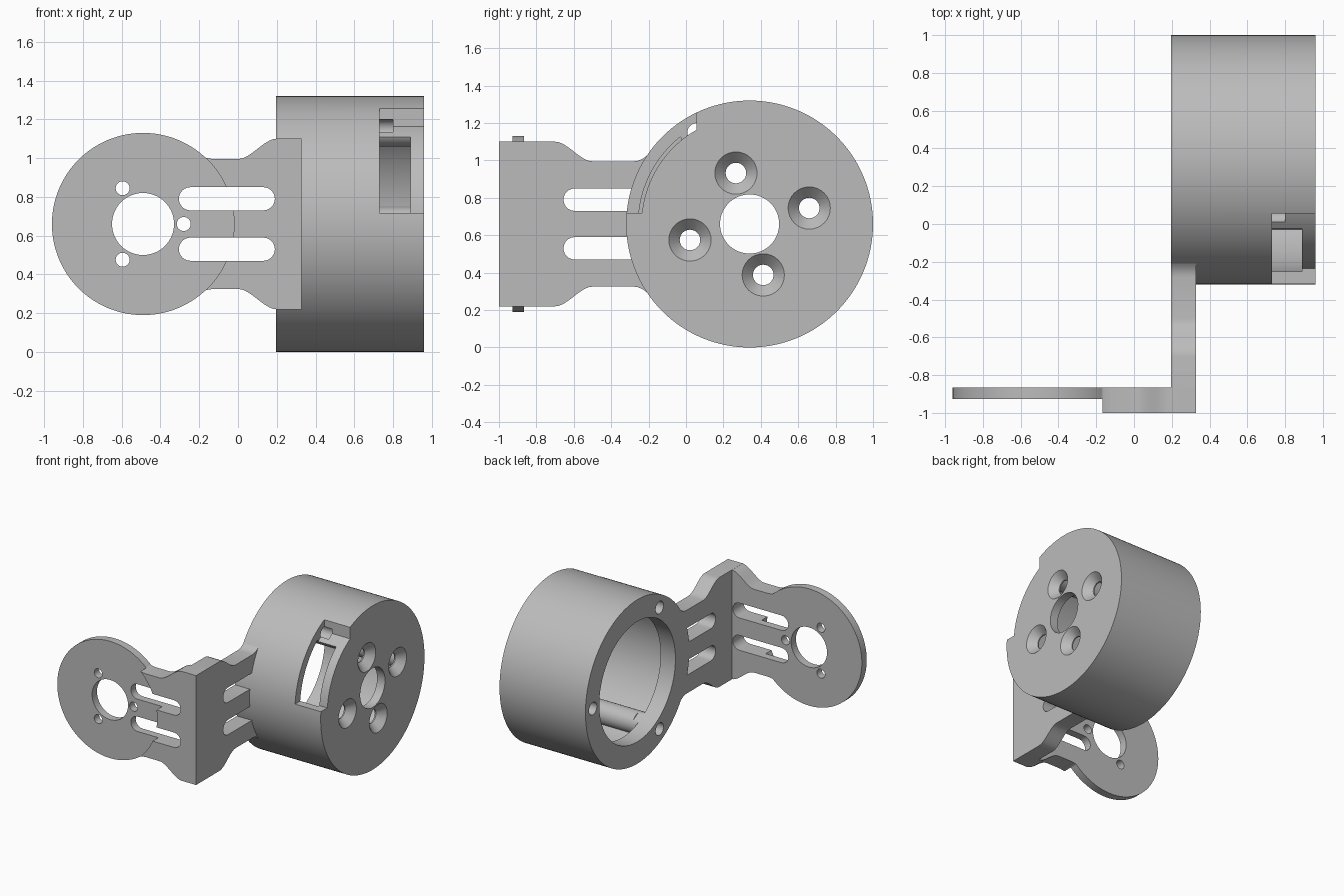
import bpy, bmesh, math
from mathutils import Vector

cube = bpy.data.objects.get("Cube")
if cube:
    bpy.data.objects.remove(cube, do_unlink=True)

grey = bpy.data.materials.new("light grey plastic")
grey.use_nodes = True
COLOUR = (0.5, 0.5, 0.5, 1)
grey.diffuse_color = COLOUR
grey.node_tree.nodes["Principled BSDF"].inputs["Base Color"].default_value = COLOUR


def place(axis, a, b, depth):
    """Profile coordinates: (y, z) along x, or (x, z) along y."""
    return Vector((depth, a, b)) if axis == "x" else Vector((a, depth, b))


def loft(name, axis, lower, upper, lo, hi):
    """Solid between two matching outlines."""
    bm = bmesh.new()
    rings = [[bm.verts.new(place(axis, a, b, d)) for a, b in pts]
             for pts, d in ((lower, lo), (upper, hi))]
    n = len(lower)
    for i in range(n):
        j = (i + 1) % n
        bm.faces.new((rings[0][i], rings[0][j], rings[1][j], rings[1][i]))
    bm.faces.new(rings[0][::-1])
    bm.faces.new(rings[1])
    bmesh.ops.recalc_face_normals(bm, faces=bm.faces)
    mesh = bpy.data.meshes.new(name)
    bm.to_mesh(mesh)
    bm.free()
    mesh.materials.append(grey)
    obj = bpy.data.objects.new(name, mesh)
    bpy.context.collection.objects.link(obj)
    return obj


def circle(a, b, r, n):
    return [(a + r * math.cos(math.tau * i / n), b + r * math.sin(math.tau * i / n))
            for i in range(n)]


def rod(name, axis, a, b, r, lo, hi, n=32, r2=None):
    return loft(name, axis, circle(a, b, r, n), circle(a, b, r2 or r, n), lo, hi)


def prism(name, axis, pts, lo, hi):
    return loft(name, axis, pts, pts, lo, hi)


def combine(obj, other, operation):
    """Apply a boolean and discard the second solid."""
    other.hide_render = True
    mod = obj.modifiers.new("boolean", "BOOLEAN")
    mod.operation, mod.solver, mod.object = operation, "EXACT", other
    bpy.context.view_layer.objects.active = obj
    bpy.ops.object.modifier_apply(modifier=mod.name)
    bpy.data.objects.remove(other, do_unlink=True)


def cut(obj, other):
    combine(obj, other, "DIFFERENCE")


def slot(axis, start, end, z, r, lo, hi):
    """Stadium-shaped cutter."""
    arc = [math.pi * (i / 12 - 0.5) for i in range(13)]
    pts = [(end - r + r * math.cos(t), z + r * math.sin(t)) for t in arc]
    pts += [(start + r - r * math.cos(t), z - r * math.sin(t)) for t in arc]
    return prism("slot_cutter", axis, pts, lo, hi)


MID = 0.66          # height of every main axis
LEFT, SEAM, RIGHT = 0.195, 0.327, 0.96
FLOOR = 0.89
CUP_Y, CUP_R = 0.34, 0.66
DISC_X, DISC_R = -0.49, 0.47
FRONT, STEP, BACK = -1.0, -0.927, -0.865


def arm_outline(origin, sign, ramp, flat_end, end, end_half):
    """Symmetric waisted outline, starting at the bracket corner."""
    wide, narrow = 0.44, 0.335
    top = [(0, wide)]
    for i in range(11):
        t = i / 10
        top.append((ramp + 0.2 * t, wide + (narrow - wide) * t * t * (3 - 2 * t)))
    for i in range(6):
        t = i / 5
        top.append((flat_end + (end - flat_end) * t, narrow + (end_half - narrow) * t * t))
    pts = [(origin + sign * s, MID + h) for s, h in top]
    return pts + [(a, 2 * MID - b) for a, b in reversed(pts)]


# Front arm, cleared in front of the disc, then the disc
front_arm = prism("front_arm", "y", arm_outline(SEAM, -1, 0.127, 0.44, 0.52, 0.35), FRONT, BACK)
cut(front_arm, rod("clearance", "y", DISC_X, MID, DISC_R, FRONT - 0.1, STEP, 128))
combine(front_arm, rod("motor_disc", "y", DISC_X, MID, DISC_R, STEP, BACK, 128), "UNION")
cut(front_arm, rod("disc_hole", "y", DISC_X, MID, 0.16, FRONT - 0.1, BACK + 0.1, 64))
for k in range(3):
    t = math.tau * k / 3
    cut(front_arm, rod("screw_hole", "y", DISC_X + 0.21 * math.cos(t),
                       MID + 0.213 * math.sin(t), 0.036, FRONT - 0.1, BACK + 0.1))

# Side arm
side_arm = prism("side_arm", "x", arm_outline(FRONT, 1, 0.3, 0.72, 0.82, 0.395), LEFT, SEAM)
for z in (MID - 0.13, MID + 0.13):
    cut(front_arm, slot("y", -0.305, 0.19, z, 0.06, FRONT - 0.1, BACK + 0.1))
    cut(side_arm, slot("x", -0.655, -0.2, z, 0.06, LEFT - 0.1, SEAM + 0.1))

# Cup shell with lip opening and screw bosses
cup = rod("cup", "x", CUP_Y, MID, CUP_R, LEFT, RIGHT, 128)
cavity = rod("cavity", "x", CUP_Y, MID, 0.595, SEAM, FLOOR, 128)
bosses = [(CUP_Y + 0.565 * math.cos(math.tau * k / 3),
           MID + 0.565 * math.sin(math.tau * k / 3)) for k in range(3)]
for y, z in bosses:
    cut(cavity, rod("boss", "x", y, z, 0.09, SEAM - 0.1, FLOOR + 0.1))
cut(cup, cavity)
cut(cup, rod("lip_opening", "x", CUP_Y, MID, 0.484, LEFT - 0.1, SEAM + 0.05, 128))
for y, z in bosses:
    cut(cup, rod("boss_hole", "x", y, z, 0.05, LEFT - 0.1, 0.8))

# Window through the cup wall
window = prism("window", "x", [(-0.5, 0.718), (0.055, 0.718), (0.055, 1.5), (-0.5, 1.5)],
               0.73, RIGHT + 0.1)
cut(window, rod("window_core", "x", CUP_Y, MID, 0.578, 0.6, RIGHT + 0.2, 128))
cut(cup, window)

# Floor holes with countersinks
cut(cup, rod("shaft_hole", "x", CUP_Y, MID, 0.158, FLOOR - 0.1, RIGHT + 0.1, 64))
for k in range(4):
    t = math.radians(15 + 90 * k)
    r = 0.33 if k % 2 == 0 else 0.282
    y, z = CUP_Y + r * math.cos(t), MID + r * math.sin(t)
    cut(cup, rod("floor_hole", "x", y, z, 0.055, FLOOR - 0.1, RIGHT + 0.1))
    cut(cup, rod("countersink", "x", y, z, 0.05, FLOOR + 0.005, RIGHT + 0.002, r2=0.115))

# Smooth round surfaces, keep edges sharp
for obj in (front_arm, side_arm, cup):
    bpy.ops.object.select_all(action="DESELECT")
    obj.select_set(True)
    bpy.context.view_layer.objects.active = obj
    bpy.ops.object.shade_smooth_by_angle(angle=math.radians(30))
